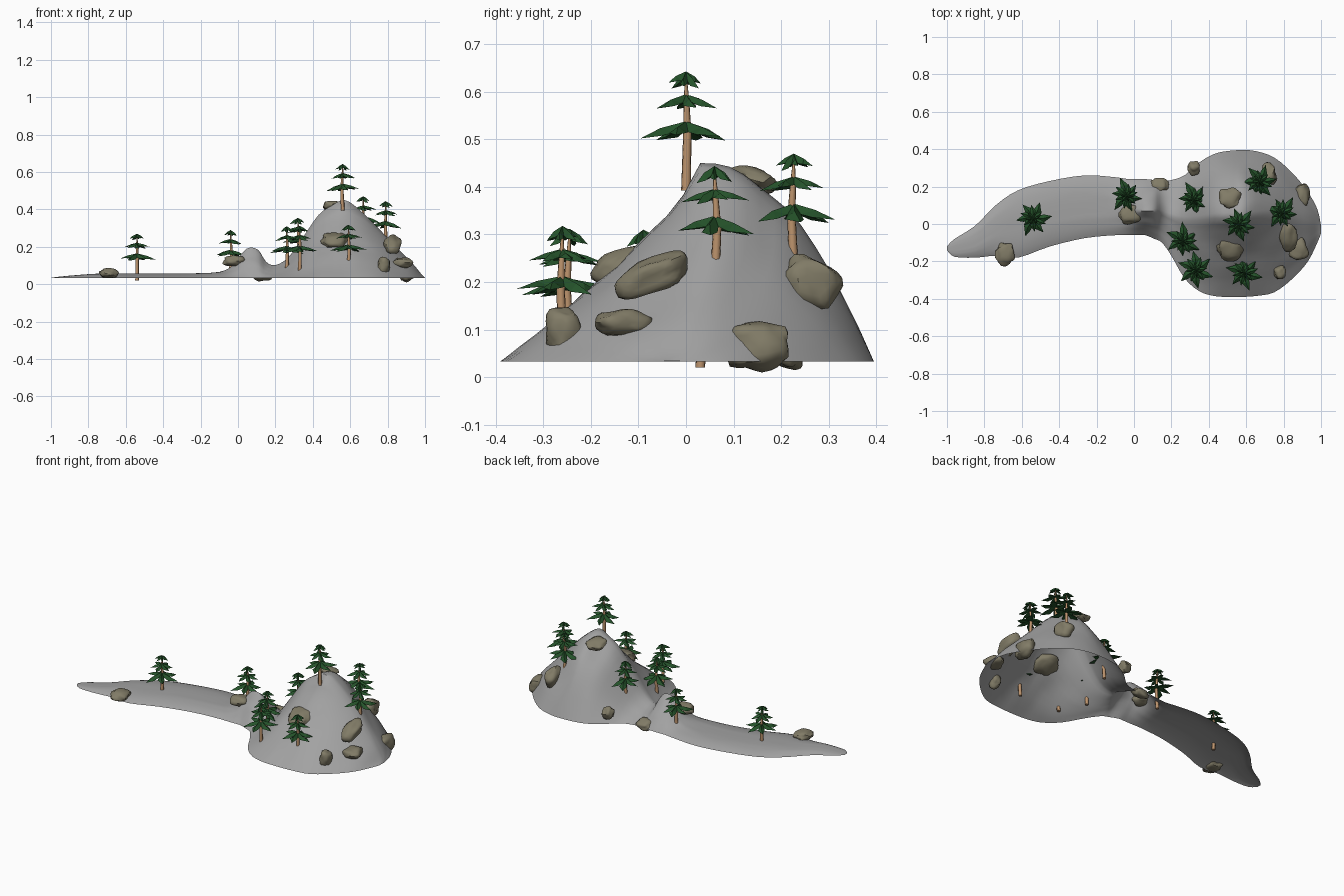
import bpy, bmesh, math, random
from mathutils import Vector, Euler, noise

random.seed(4)
if "Cube" in bpy.data.objects:
    bpy.data.objects.remove(bpy.data.objects["Cube"])


def material(name, rgb):
    mat = bpy.data.materials.new(name)
    mat.use_nodes = True
    mat.diffuse_color = (*rgb, 1)
    mat.node_tree.nodes["Principled BSDF"].inputs["Base Color"].default_value = (*rgb, 1)
    return mat


GREY = material("grey stone", (0.36, 0.36, 0.36))
TAN = material("tan boulder", (0.22, 0.2, 0.135))
BARK = material("brown bark", (0.5, 0.29, 0.15))
GREEN = material("dark green needles", (0.018, 0.085, 0.023))


def finish(name, bm, mat, smooth_angle=None):
    mesh = bpy.data.meshes.new(name)
    bmesh.ops.recalc_face_normals(bm, faces=bm.faces)
    bm.to_mesh(mesh)
    bm.free()
    mesh.materials.append(mat)
    obj = bpy.data.objects.new(name, mesh)
    bpy.context.collection.objects.link(obj)
    if smooth_angle:
        bpy.ops.object.select_all(action='DESELECT')
        obj.select_set(True)
        bpy.context.view_layer.objects.active = obj
        bpy.ops.object.shade_smooth_by_angle(angle=math.radians(smooth_angle))
    return obj


def loft(bm, rows, closed=False):
    """Skin a list of point rows with quads."""
    grid = [[bm.verts.new(p) for p in row] for row in rows]
    for a, b in zip(grid, grid[1:]):
        count = len(a)
        for i in range(count if closed else count - 1):
            j = (i + 1) % count
            bm.faces.new((a[i], a[j], b[j], b[i]))
    return grid


def ramp(x, points):
    """Piecewise linear lookup."""
    for (x0, y0), (x1, y1) in zip(points, points[1:]):
        if x <= x1:
            return y0 + (y1 - y0) * max(0, (x - x0) / (x1 - x0))
    return points[-1][1]


def catmull(p0, p1, p2, p3, t):
    return [0.5 * (2 * b + (c - a) * t + (2 * a - 5 * b + 4 * c - d) * t ** 2
                   + (3 * b - a - 3 * c + d) * t ** 3)
            for a, b, c, d in zip(p0, p1, p2, p3)]


# Terrain stations: x, front edge y, back edge y, ridge y, ridge z
BASE = 0.033
STATIONS = [
    (-1, -.14, -.12, -.13, .034), (-.96, -.175, -.08, -.13, .04),
    (-.85, -.18, -.01, -.1, .05), (-.74, -.17, .1, -.03, .057),
    (-.62, -.18, .18, 0, .058), (-.45, -.12, .23, .06, .058),
    (-.26, -.075, .26, .09, .058), (-.1, -.06, .25, .09, .066),
    (-.03, -.06, .24, .08, .1), (.02, -.06, .24, .07, .165),
    (.06, -.06, .24, .07, .195), (.11, -.08, .235, .07, .182),
    (.15, -.1, .23, .06, .12), (.2, -.17, .235, .04, .102),
    (.27, -.29, .26, .02, .145), (.35, -.36, .33, .02, .255),
    (.43, -.385, .375, .03, .37), (.5, -.39, .39, .03, .42),
    (.57, -.39, .395, .03, .45), (.65, -.385, .39, .04, .398),
    (.75, -.365, .355, .05, .3), (.85, -.29, .27, .03, .195),
    (.93, -.2, .17, .01, .115), (.98, -.1, .08, 0, .055),
    (1, -.05, -.01, -.03, .034)]
FRONT_CURVE = [(-1, 3), (-.15, 3), (.03, 1), (.3, .9), (.57, .75), (.85, 1.2), (1, 1.6)]
BACK_CURVE = [(-1, 3), (-.15, 3), (.03, 1.1), (.3, 1.4), (.57, 2.1), (.7, 1.7), (1, 1.7)]


def cross_section(x, front, back, ridge, top):
    """Skyline across the island: the ridge falls to both shores."""
    pf, pb = ramp(x, FRONT_CURVE), ramp(x, BACK_CURVE)
    row, half = [], 12
    for i in range(-half, half + 1):
        t = abs(i) / half
        edge, power = (front, pf) if i < 0 else (back, pb)
        z = BASE + (top - BASE) * (1 - t ** power)
        wobble = noise.noise(Vector((x * 7, i * 0.35, 2))) * (top - BASE) * t * (1 - t) * 0.22
        row.append((x, ridge + (edge - ridge) * t, z + wobble))
    return row


rows, STEPS = [], 3
padded = [STATIONS[0]] + STATIONS + [STATIONS[-1]]
for k in range(len(STATIONS) - 1):
    for s in range(STEPS):
        rows.append(cross_section(*catmull(*padded[k:k + 4], s / STEPS)))
rows.append(cross_section(*STATIONS[-1]))
bm = bmesh.new()
loft(bm, rows)
terrain = finish("island_terrain", bm, GREY, 60)
# The shell is open underneath, so keep its faces pointing up
if sum(p.normal.z for p in terrain.data.polygons) < 0:
    terrain.data.flip_normals()


# Boulders: centre, half sizes, tilt about x in degrees
BOULDERS = [
    (-.69, -.16, .058, .052, .06, .027, 0), (-.02, .05, .125, .06, .052, .03, 0),
    (.135, .21, .045, .048, .042, .026, -20), (.32, .3, .1, .034, .038, .035, -40),
    (.51, .14, .415, .062, .058, .024, -15), (.515, -.135, .236, .07, .068, .032, 25),
    (.83, -.07, .215, .048, .082, .038, 25), (.88, -.135, .115, .052, .06, .028, 0),
    (.78, -.258, .095, .035, .04, .054, 10), (.9, .15, .064, .042, .07, .054, 10),
    (.72, .26, .195, .042, .064, .058, -20)]


def boulder(index, x, y, z, sx, sy, sz, tilt):
    bm = bmesh.new()
    bmesh.ops.create_icosphere(bm, subdivisions=3, radius=1)
    turn = Euler((math.radians(tilt), 0, 0)).to_matrix()
    shift = Vector((index * 3.7, index, 0))
    for v in bm.verts:
        lump = 1 + 0.3 * noise.noise(v.co * 1.4 + shift)
        # squaring off the sphere gives a blocky stone
        block = Vector([math.copysign(abs(c) ** 0.85, c) for c in v.co]) * lump * 0.95
        v.co = turn @ Vector((block.x * sx, block.y * sy, block.z * sz)) + Vector((x, y, z))
    finish(f"boulder_{index}", bm, TAN, 40)


for n, spec in enumerate(BOULDERS, 1):
    boulder(n, *spec)


# Pines: x, y, height of the top
PINES = [(-.54, .03, .27), (-.04, .15, .29), (.32, .13, .355), (.26, -.09, .31),
         (.33, -.245, .312), (.59, -.26, .318), (.56, 0, .643), (.67, .227, .47),
         (.79, .06, .444)]


def polar(r, a, z):
    return Vector((r * math.cos(a), r * math.sin(a), z))


def branch_tier(bm, centre, radius, apex, droop, spin, spikes=6):
    """A star of folded branches, flat at the trunk and drooping to the tips."""
    step = math.tau / spikes
    top = bm.verts.new(centre + polar(0, 0, apex))
    under = bm.verts.new(centre + polar(0, 0, apex - droop * 0.5))
    ridges, tips, notches, edges = [], [], [], []
    for i in range(spikes):
        a = spin + i * step
        reach = radius * random.uniform(0.85, 1.15)
        sag = droop * random.uniform(0.7, 1.1)
        ridges.append(bm.verts.new(centre + polar(reach * 0.55, a, apex - sag * 0.4)))
        tips.append(bm.verts.new(centre + polar(reach, a + 0.12, apex - sag)))
        notches.append(bm.verts.new(centre + polar(radius * 0.3, a + step / 2, apex - droop * 0.6)))
        # Each branch is widest halfway along
        edges.append([bm.verts.new(centre + polar(reach * 0.6, a + turn, apex - sag * 0.85))
                      for turn in (-step * 0.33, step * 0.33)])
    for i in range(spikes):
        for side, edge in ((notches[i - 1], edges[i][0]), (notches[i], edges[i][1])):
            bm.faces.new((top, ridges[i], side))
            bm.faces.new((ridges[i], edge, side))
            bm.faces.new((ridges[i], tips[i], edge))
            bm.faces.new((under, side, edge))
            bm.faces.new((under, edge, tips[i]))


def pine(index, x, y, top):
    # Trunk with a slight bend: height below the top, radius, sideways offset
    lean = random.uniform(0, math.tau)
    bm = bmesh.new()
    rings = []
    for drop, r, off in ((.25, .0105, 0), (.13, .009, .006), (.06, .006, .002), (.012, .002, 0)):
        middle = Vector((x, y, top - drop)) + polar(off, lean, 0)
        rings.append([middle + polar(r, i * math.tau / 7, 0) for i in range(7)])
    grid = loft(bm, rings, closed=True)
    bm.faces.new(grid[0])
    bm.faces.new(grid[-1])
    finish(f"pine_trunk_{index}", bm, BARK, 60)
    # Three tiers of needles, widest at the bottom
    bm = bmesh.new()
    spin = random.uniform(0, 1)
    for drop, radius, droop in ((0, .038, .034), (.048, .067, .03), (.105, .092, .038)):
        branch_tier(bm, Vector((x, y, top)), radius, -drop, droop, spin + drop * 9)
    finish(f"pine_needles_{index}", bm, GREEN)


for n, spec in enumerate(PINES, 1):
    pine(n, *spec)
